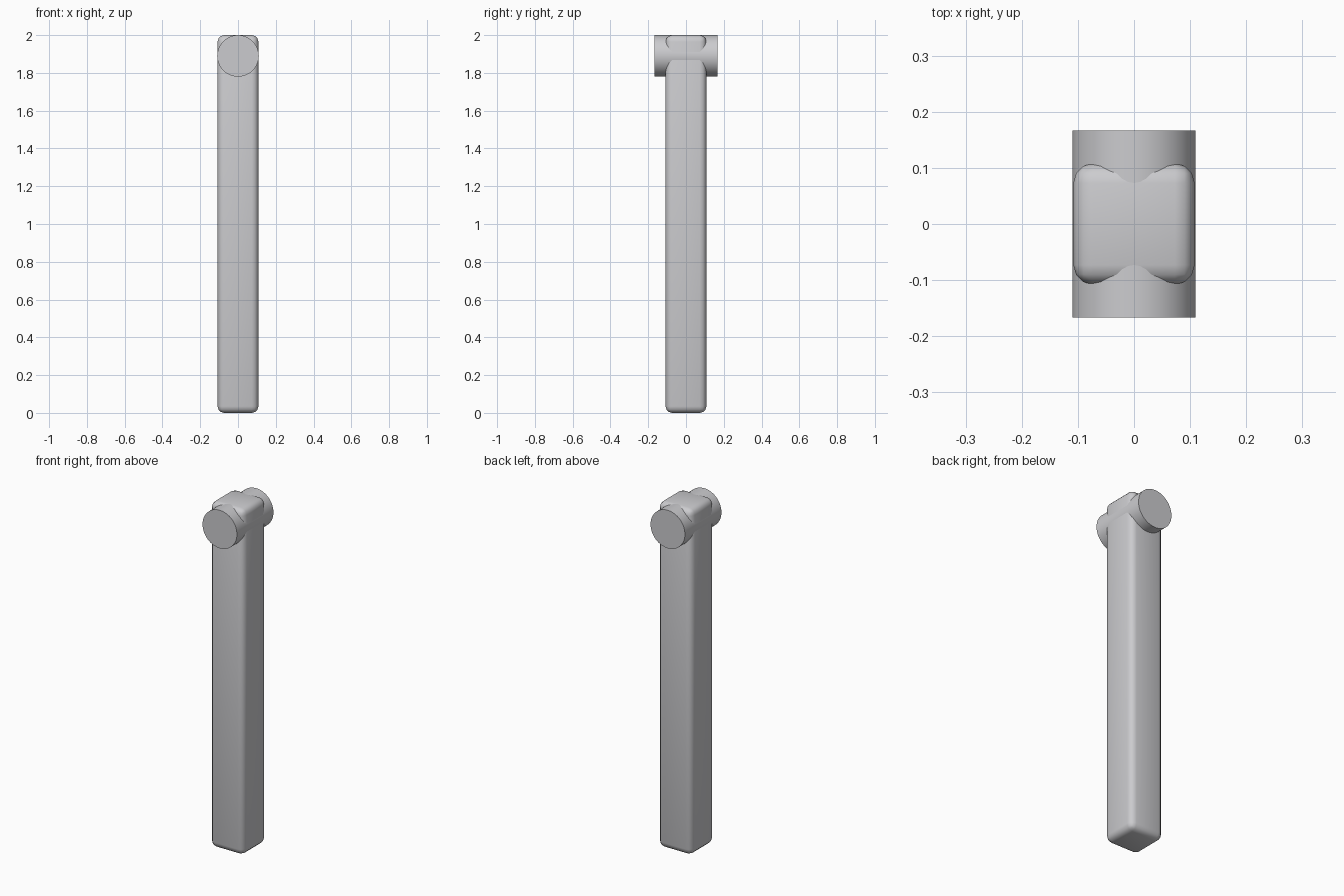
import bpy
import math

# Remove the default object
cube = bpy.data.objects.get("Cube")
if cube:
    bpy.data.objects.remove(cube, do_unlink=True)

# Single plain grey material
grey = bpy.data.materials.new("light grey")
grey.use_nodes = True
colour = (0.6, 0.6, 0.62, 1.0)
grey.diffuse_color = colour
grey.node_tree.nodes["Principled BSDF"].inputs["Base Color"].default_value = colour


def finish(obj, name):
    obj.name = name
    obj.data.materials.append(grey)
    bpy.ops.object.shade_smooth_by_angle(angle=math.radians(35))


# Upright square post with rounded edges
HALF = 0.108
bpy.ops.mesh.primitive_cube_add(size=1, location=(0, 0, 1.0))
post = bpy.context.object
post.scale = (2 * HALF, 2 * HALF, 2.0)
bpy.ops.object.transform_apply(location=False, rotation=False, scale=True)
bevel = post.modifiers.new("rounded_edges", "BEVEL")
bevel.width = 0.035
bevel.segments = 3
bpy.ops.object.modifier_apply(modifier=bevel.name)
finish(post, "post")

# Cross pin through the top of the post, running front to back
RADIUS = 0.11
bpy.ops.mesh.primitive_cylinder_add(
    vertices=64, radius=RADIUS, depth=0.334,
    location=(0, 0, 2.0 - RADIUS), rotation=(math.pi / 2, 0, 0))
finish(bpy.context.object, "cross_pin")
